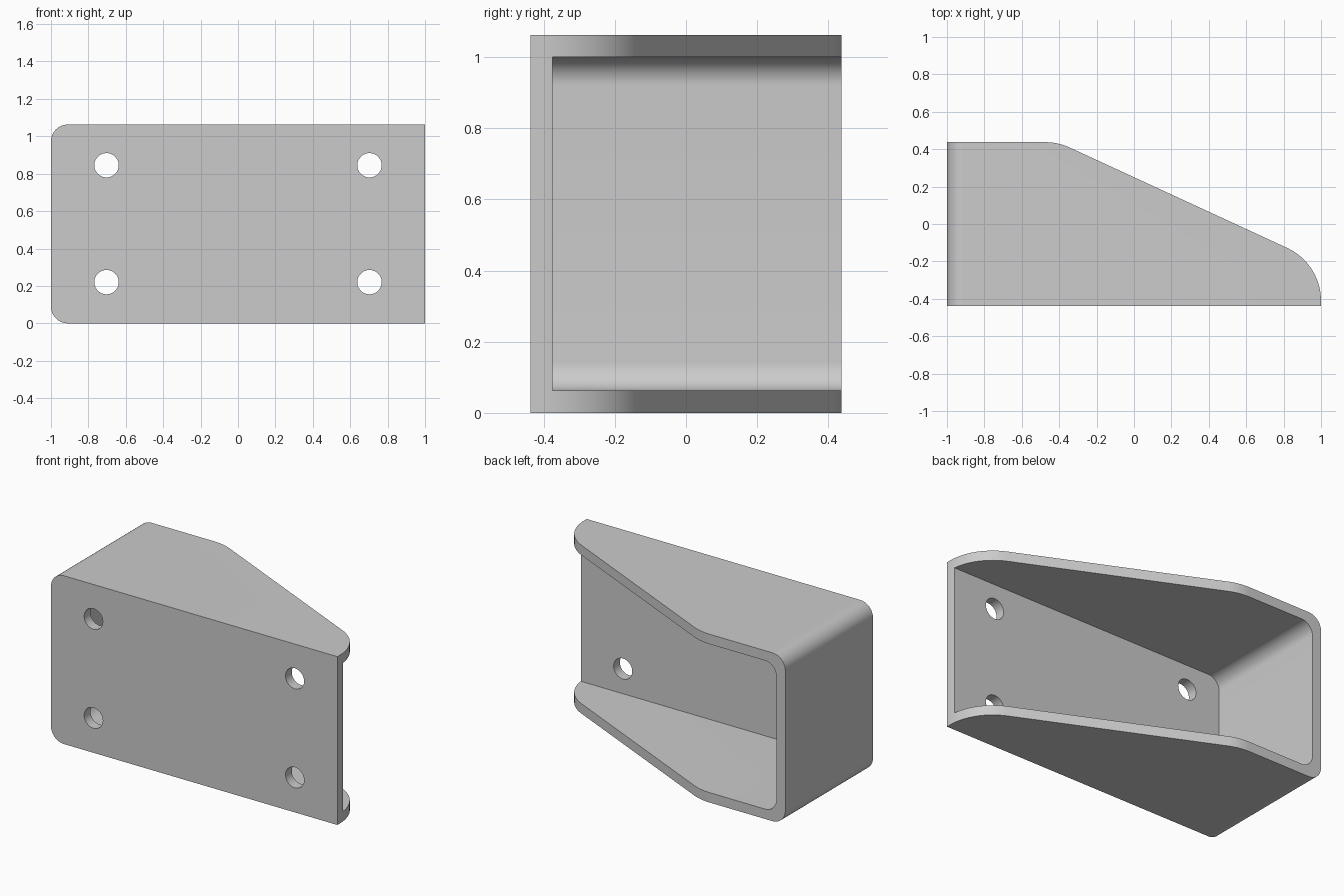
import bpy
import math
from mathutils import Vector

cube = bpy.data.objects.get("Cube")
if cube:
    bpy.data.objects.remove(cube, do_unlink=True)

FRONT, BACK = -0.4375, 0.4375
HEIGHT, WALL = 1.0625, 0.0625

grey = bpy.data.materials.new("plain grey")
grey.use_nodes = True
grey.diffuse_color = (0.6, 0.6, 0.6, 1)
grey.node_tree.nodes["Principled BSDF"].inputs["Base Color"].default_value = (0.6, 0.6, 0.6, 1)


def rounded(corners, steps=14):
    """Outline from (x, y, radius) corners, with each radius turned into an arc."""
    outline = []
    for i, (x, y, r) in enumerate(corners):
        p = Vector((x, y))
        if r == 0:
            outline.append(p)
            continue
        a = (Vector(corners[i - 1][:2]) - p).normalized()
        b = (Vector(corners[(i + 1) % len(corners)][:2]) - p).normalized()
        half = a.angle(b) / 2
        centre = p + (a + b).normalized() * r / math.sin(half)
        start = p + a * r / math.tan(half) - centre
        end = p + b * r / math.tan(half) - centre
        sweep = math.pi - 2 * half
        for k in range(steps + 1):
            t = k / steps
            outline.append(centre + (start * math.sin((1 - t) * sweep)
                                     + end * math.sin(t * sweep)) / math.sin(sweep))
    return outline


def prism(name, outline, low, high, axis):
    """Extrude an outline along z (outline in xy) or along y (outline in xz)."""
    def place(p, d):
        return (p.x, p.y, d) if axis == "z" else (p.x, d, p.y)
    n = len(outline)
    verts = [place(p, d) for d in (low, high) for p in outline]
    faces = [list(reversed(range(n))), list(range(n, 2 * n))]
    faces += [[i, (i + 1) % n, n + (i + 1) % n, n + i] for i in range(n)]
    if axis == "y":
        faces = [f[::-1] for f in faces]
    mesh = bpy.data.meshes.new(name)
    mesh.from_pydata(verts, [], faces)
    mesh.materials.append(grey)
    obj = bpy.data.objects.new(name, mesh)
    bpy.context.collection.objects.link(obj)
    return obj


def combine(target, cutter, operation):
    cutter.hide_render = True
    mod = target.modifiers.new(operation.lower(), "BOOLEAN")
    mod.operation, mod.solver, mod.object = operation, "EXACT", cutter
    bpy.context.view_layer.objects.active = target
    bpy.ops.object.modifier_apply(modifier=mod.name)
    bpy.data.objects.remove(cutter, do_unlink=True)


# Solid body with the two rounded edges on its closed side
body = prism("bracket", rounded([(-1, 0, 0.09), (1.2, 0, 0), (1.2, HEIGHT, 0), (-1, HEIGHT, 0.09)]),
             FRONT, 0.6, "y")

# Sloping outline of the upper and lower flanges
side = prism("flange_outline", rounded([
    (-1.2, -0.6, 0), (1, -0.6, 0), (1, -0.2115, 0.3125),
    (-0.406, BACK, 0.3125), (-1.2, BACK, 0)]), -0.2, HEIGHT + 0.2, "z")
combine(body, side, "INTERSECT")

# Hollow, open at the back and at the tapered end
inner = rounded([(WALL - 1, WALL, 0.08), (1.3, WALL, 0),
                 (1.3, HEIGHT - WALL, 0), (WALL - 1, HEIGHT - WALL, 0.08)])
combine(body, prism("hollow", inner, FRONT + WALL, 0.8, "y"), "DIFFERENCE")

# Four mounting holes through the front plate
for x in (-0.703, 0.703):
    for z in (0.22, 0.845):
        bpy.ops.mesh.primitive_cylinder_add(vertices=48, radius=0.065, depth=0.3,
                                            location=(x, FRONT, z), rotation=(math.pi / 2, 0, 0))
        hole = bpy.context.object
        hole.data.materials.append(grey)
        combine(body, hole, "DIFFERENCE")

# Smooth arcs, crisp edges
bpy.ops.object.select_all(action="DESELECT")
body.select_set(True)
bpy.context.view_layer.objects.active = body
bpy.ops.object.shade_smooth_by_angle(angle=math.radians(30))
